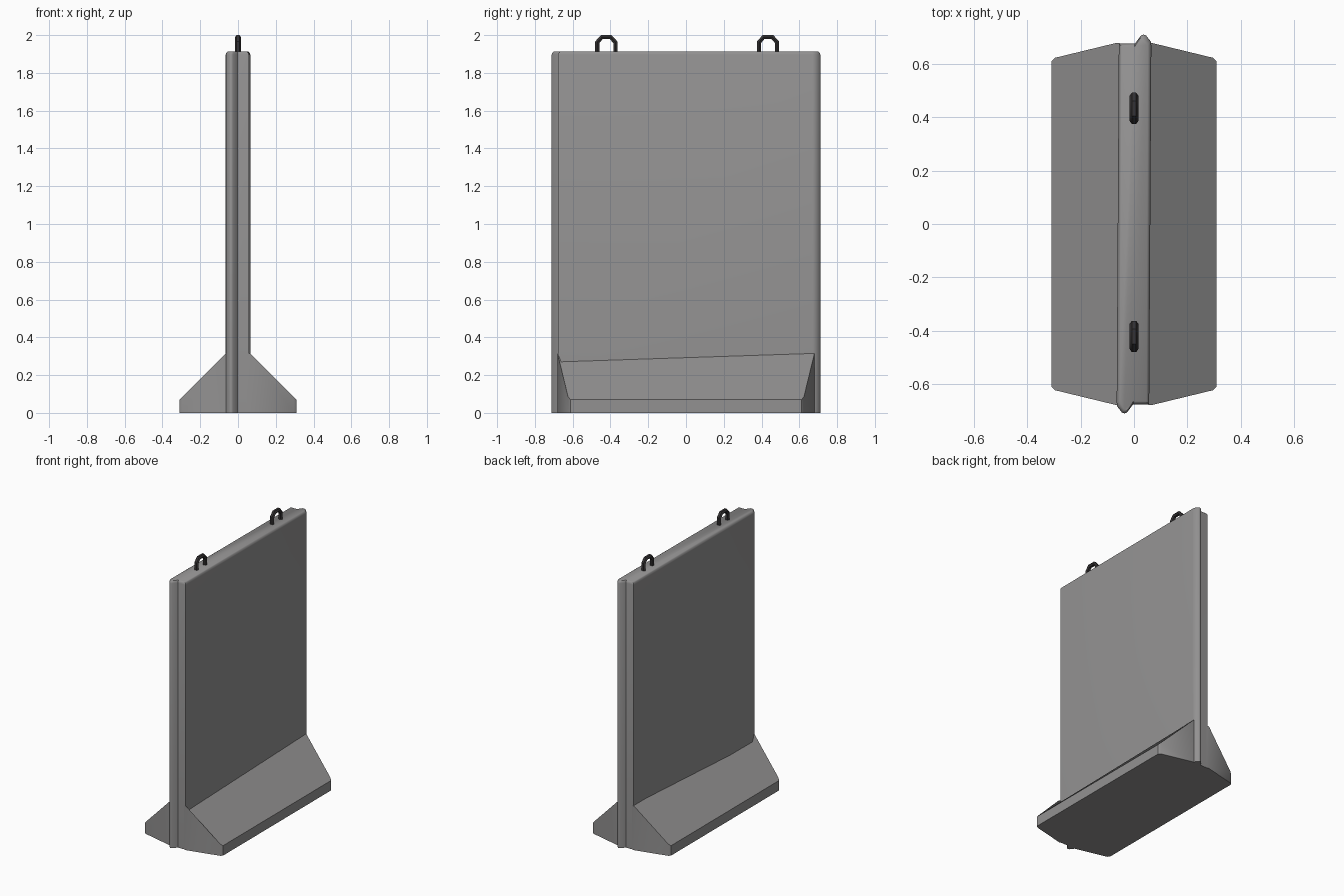
import bpy, bmesh, math
from mathutils import Vector

if "Cube" in bpy.data.objects:
    bpy.data.objects.remove(bpy.data.objects["Cube"])


def material(name, rgb):
    m = bpy.data.materials.new(name)
    m.diffuse_color = (*rgb, 1)
    m.use_nodes = True
    m.node_tree.nodes["Principled BSDF"].inputs["Base Color"].default_value = m.diffuse_color
    return m


concrete = material("concrete grey", (0.29, 0.285, 0.285))
steel = material("dark steel", (0.035, 0.032, 0.033))


def finish(name, bm, mat, angle=40):
    bmesh.ops.recalc_face_normals(bm, faces=bm.faces)
    me = bpy.data.meshes.new(name)
    bm.to_mesh(me)
    bm.free()
    me.materials.append(mat)
    ob = bpy.data.objects.new(name, me)
    bpy.context.collection.objects.link(ob)
    bpy.ops.object.select_all(action='DESELECT')
    ob.select_set(True)
    bpy.context.view_layer.objects.active = ob
    bpy.ops.object.shade_smooth_by_angle(angle=math.radians(angle))
    return ob


def loft(bm, rings):
    rows = [[bm.verts.new(p) for p in r] for r in rings]
    n = len(rows[0])
    for a, b in zip(rows, rows[1:]):
        for i in range(n):
            j = (i + 1) % n
            bm.faces.new((a[i], a[j], b[j], b[i]))
    bm.faces.new(rows[0])
    bm.faces.new(rows[-1])


# Wall panel: plan with an offset tongue on each end (half-turn symmetric)
end = [(0.065, 0.670), (0.063, 0.685), (0.045, 0.708), (0.036, 0.711),
       (0.027, 0.708), (0.003, 0.677), (-0.057, 0.677)]
plan = end + [(-x, -y) for x, y in end]


def wall_ring(z, d):
    return [(x * (1 - d / 0.065), y * (1 - d / 0.71), z) for x, y in plan]


bm = bmesh.new()
loft(bm, [wall_ring(0, 0), wall_ring(1.897, 0), wall_ring(1.908, 0.004),
          wall_ring(1.914, 0.012)])
finish("wall_panel", bm, concrete)

# Sloped feet on both sides, tapering in plan towards the outer edge
foot_half = [(0.03, 0.685, 0.35), (0.065, 0.68, 0.315), (0.296, 0.624, 0.084),
             (0.309, 0.612, 0.071)]
for side, name in ((1, "right_foot"), (-1, "left_foot")):
    bm = bmesh.new()
    outline = foot_half[1:] + [(x, -y, z) for x, y, z in foot_half[:0:-1]]
    outline = [(0.0, 0.67, 0.315)] + outline + [(0.0, -0.67, 0.315)]
    loft(bm, [[(side * x, y, 0) for x, y, z in outline],
              [(side * x, y, z) for x, y, z in outline]])
    finish(name, bm, concrete)

# Lifting hoops: mitred hexagonal bar swept along an angular arch
path = [(-0.048, 1.90), (-0.048, 1.962), (-0.024, 1.989),
        (0.024, 1.989), (0.048, 1.962), (0.048, 1.90)]
outward = [(-1, 0), (-1, 0.4), (-0.4, 1), (0.4, 1), (1, 0.4), (1, 0)]
for cy, name in ((-0.422, "front_lifting_hoop"), (0.434, "back_lifting_hoop")):
    bm = bmesh.new()
    rings = []
    for (y, z), n in zip(path, outward):
        n = Vector(n)
        ring = []
        for k in range(6):
            a = k * math.pi / 3
            s = 0.0125 * math.sin(a)
            ring.append((0.016 * math.cos(a), cy + y + n.x * s, z + n.y * s))
        rings.append(ring)
    loft(bm, rings)
    finish(name, bm, steel, 30)
